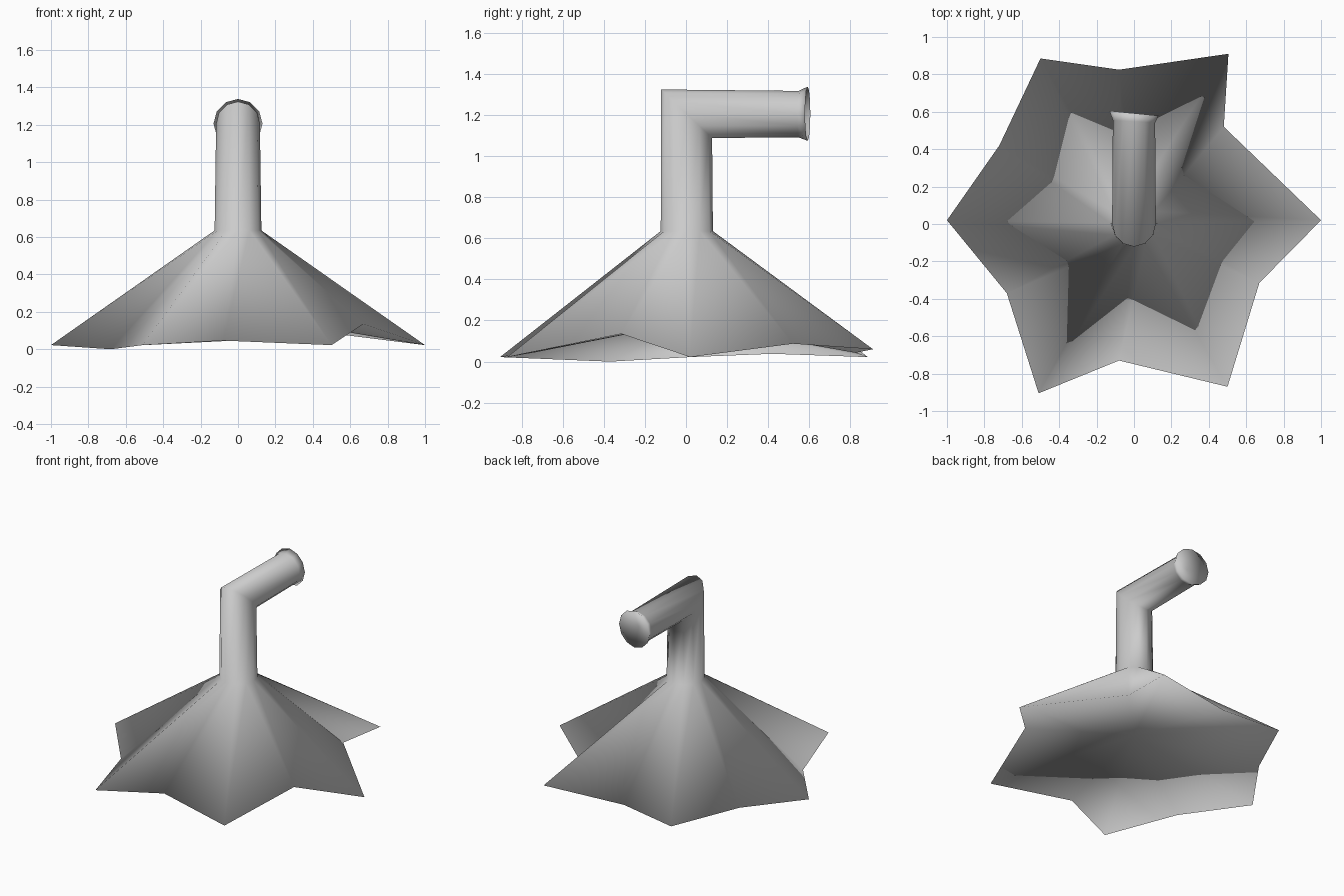
import bpy, bmesh
from math import sin, cos, pi

if "Cube" in bpy.data.objects:
    bpy.data.objects.remove(bpy.data.objects["Cube"])

N = 12
ANG = [2 * pi * k / N for k in range(N)]


def loft(name, base_apex, rings, end_apex):
    """Skin closed rings into one smooth surface with recessed fan caps."""
    bm = bmesh.new()
    loops = [[bm.verts.new(p) for p in ring] for ring in rings]
    for a, b in zip(loops, loops[1:]):
        for i in range(N):
            j = (i + 1) % N
            bm.faces.new((a[i], a[j], b[j], b[i]))
    base, end = bm.verts.new(base_apex), bm.verts.new(end_apex)
    for i in range(N):
        j = (i + 1) % N
        bm.faces.new((base, loops[0][j], loops[0][i]))
        bm.faces.new((end, loops[-1][i], loops[-1][j]))
    for f in bm.faces:
        f.smooth = True
    me = bpy.data.meshes.new(name)
    bm.to_mesh(me)
    bm.free()
    ob = bpy.data.objects.new(name, me)
    bpy.context.collection.objects.link(ob)
    return ob


# Uneven star-shaped hem: alternating tips and valleys
hem = [(1.0, 0.02, 0.022), (0.48, 0.52, 0.087), (0.505, 0.91, 0.06),
       (-0.08, 0.825, 0.043), (-0.50, 0.885, 0.022), (-0.72, 0.42, 0.038),
       (-1.0, 0.02, 0.022), (-0.68, -0.37, 0.0), (-0.51, -0.905, 0.022),
       (-0.08, -0.73, 0.046), (0.50, -0.87, 0.022), (0.67, -0.315, 0.135)]

# Bent pipe: neck, mitred elbow, horizontal run, flared slanted mouth
neck = [(0.125 * cos(a), 0.004 + 0.127 * sin(a), 0.635) for a in ANG]
elbow = [(0.117 * cos(a), 0.003 + 0.124 * sin(a), 1.206 - 0.118 * sin(a))
         for a in ANG]
run_end = [(0.113 * cos(a), 0.548 - 0.006 * cos(a), 1.204 - 0.113 * sin(a))
           for a in ANG]
mouth = [(0.131 * cos(a), 0.592 - 0.013 * cos(a), 1.206 - 0.132 * sin(a))
         for a in ANG]

loft("skirt_and_pipe", (0, 0, 0.19), [hem, neck, elbow, run_end, mouth],
     (0, 0.54, 1.206))
